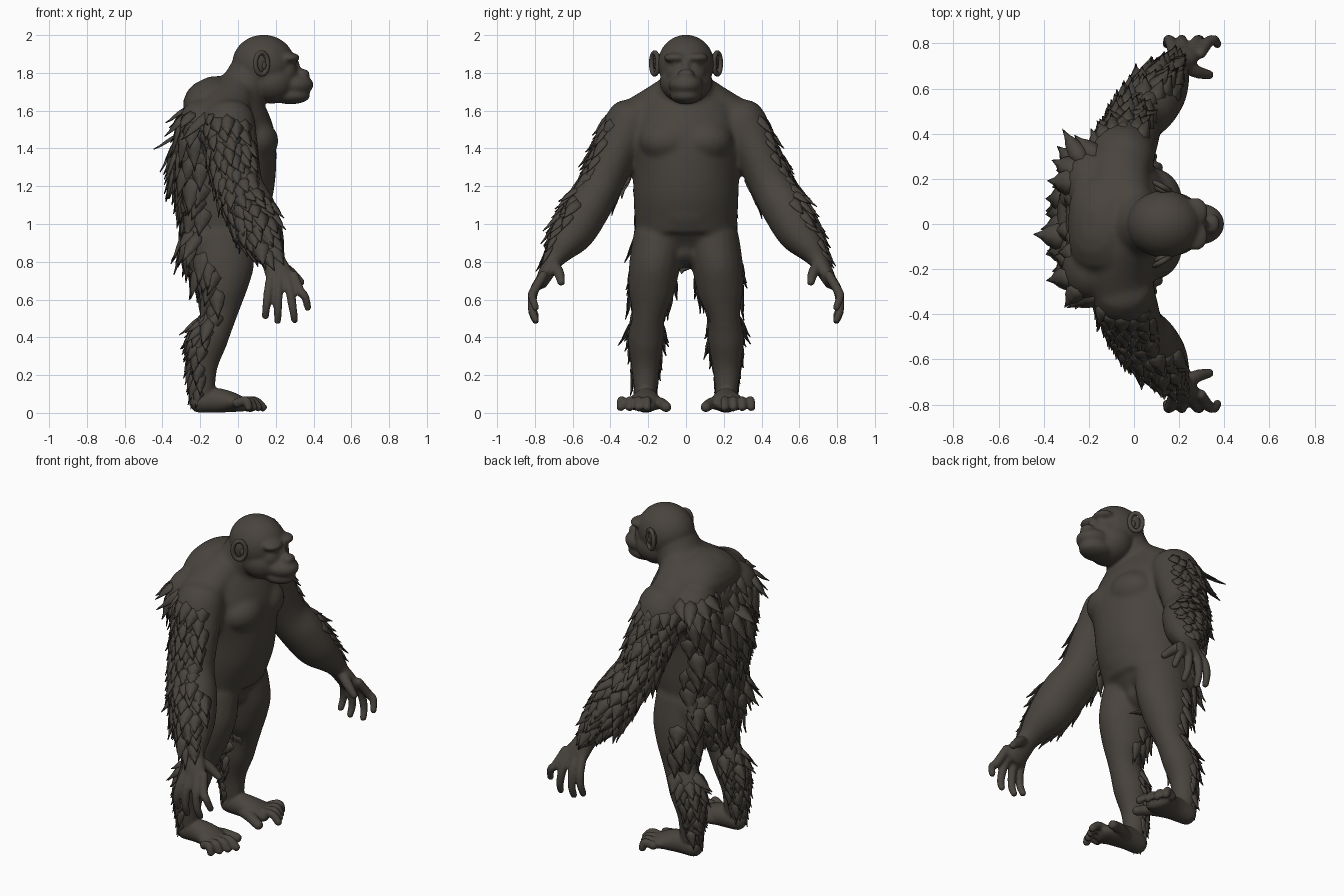
import bpy, bmesh, math, random
from mathutils import Vector, Matrix, Euler

if "Cube" in bpy.data.objects:
    bpy.data.objects.remove(bpy.data.objects["Cube"])
random.seed(4)

fur = bpy.data.materials.new("dark brown fur")
fur.diffuse_color = (0.066, 0.057, 0.047, 1)
fur.use_nodes = True
fur.node_tree.nodes["Principled BSDF"].inputs["Base Color"].default_value = fur.diffuse_color

def finish(name, bm):
    me = bpy.data.meshes.new(name)
    bmesh.ops.recalc_face_normals(bm, faces=bm.faces[:])
    bm.to_mesh(me)
    bm.free()
    me.materials.append(fur)
    for p in me.polygons:
        p.use_smooth = True
    ob = bpy.data.objects.new(name, me)
    bpy.context.collection.objects.link(ob)
    return ob

def fuse(name, bm, voxel, rounds):
    """Merge overlapping closed shapes into one softened skin."""
    ob = finish(name, bm)
    rm = ob.modifiers.new("fuse", 'REMESH')
    rm.mode, rm.voxel_size, rm.use_smooth_shade = 'VOXEL', voxel, True
    sm = ob.modifiers.new("soften", 'SMOOTH')
    sm.factor, sm.iterations = .5, rounds
    me = bpy.data.meshes.new_from_object(ob.evaluated_get(bpy.context.evaluated_depsgraph_get()))
    ob.modifiers.clear()
    ob.data = me
    return ob

def spline(pts, steps=6):
    pts = [tuple(p) for p in pts]
    ext = [pts[0]] + pts + [pts[-1]]
    out = []
    for i in range(1, len(ext) - 2):
        for k in range(steps):
            t = k / steps
            out.append([0.5 * (2*b + (c - a)*t + (2*a - 5*b + 4*c - d)*t*t + (3*b - a - 3*c + d)*t**3)
                        for a, b, c, d in zip(*ext[i - 1:i + 3])])
    return out + [list(pts[-1])]

def tube(bm, pts, s=1, ref=(1, 0, 0), n=20, box=1):
    """Rounded tube; each point is x, y, z, radius along ref, radius across. box < 1 squares off the back."""
    path = spline([(x, y * s, z, a, b) for x, y, z, a, b in pts])
    secs = []
    for i, p in enumerate(path):
        t = (Vector(path[min(i + 1, len(path) - 1)][:3]) - Vector(path[max(i - 1, 0)][:3])).normalized()
        secs.append((Vector(p[:3]), t, p[3], p[4]))
    def caps(sec, sign):
        c, t, a, b = sec
        return [(c + t * sign * min(a, b) * 0.8 * math.sin(w), t, a * math.cos(w), b * math.cos(w))
                for w in (0.5, 0.95, 1.3)]
    secs = caps(secs[0], -1)[::-1] + secs + caps(secs[-1], 1)
    def unit(j):
        c, q = math.cos(j * math.tau / n), math.sin(j * math.tau / n)
        e = box if c < 0 else 1
        return math.copysign(abs(c) ** e, c), math.copysign(abs(q) ** e, q)
    rings = []
    for c, t, a, b in secs:
        u = (Vector(ref) - t * t.dot(Vector(ref))).normalized()
        v = t.cross(u)
        rings.append([bm.verts.new(c + u * a * p + v * b * q) for p, q in map(unit, range(n))])
    for r0, r1 in zip(rings, rings[1:]):
        for j in range(n):
            bm.faces.new((r0[j], r0[(j + 1) % n], r1[(j + 1) % n], r1[j]))
    bm.faces.new(rings[0])
    bm.faces.new(rings[-1][::-1])

def blob(bm, c, r, rot=(0, 0, 0)):
    m = Matrix.Translation(c) @ Euler(rot).to_matrix().to_4x4() @ Matrix.Diagonal((*r, 1))
    bmesh.ops.create_uvsphere(bm, u_segments=24, v_segments=16, radius=1, matrix=m)

# trunk: torso, neck, shoulders, upper limbs
bm = bmesh.new()
tube(bm, [(-.07, 0, .84, .11, .08), (-.085, 0, .89, .17, .20), (-.095, 0, .95, .20, .255),
          (-.085, 0, 1.04, .225, .272), (-.075, 0, 1.16, .26, .278), (-.073, 0, 1.3, .275, .285),
          (-.07, 0, 1.45, .268, .31), (-.09, 0, 1.56, .24, .30), (-.125, 0, 1.62, .205, .27),
          (-.14, 0, 1.65, .16, .22)], n=40, box=.72)
tube(bm, [(-.09, 0, 1.56, .16, .20), (.01, 0, 1.68, .135, .155), (.09, 0, 1.83, .12, .125)], n=28)
blob(bm, (.06, 0, 1.12), (.105, .18, .18))
for s in (1, -1):
    # chest, trapezius, shoulder, shoulder blade, buttock
    blob(bm, (.08, .10 * s, 1.44), (.135, .15, .115))
    tube(bm, [(.0, .04, 1.69, .10, .12), (-.06, .19, 1.62, .13, .095), (-.06, .30, 1.54, .13, .11)], s)
    blob(bm, (-.05, .32 * s, 1.51), (.14, .12, .135))
    blob(bm, (-.20, .19 * s, 1.51), (.12, .15, .15))
    blob(bm, (-.17, .14 * s, .90), (.135, .14, .16))
    # arm down to the wrist
    tube(bm, [(-.05, .29, 1.55, .14, .13), (-.03, .375, 1.38, .14, .12), (.005, .455, 1.20, .13, .115),
              (.062, .525, 1.08, .138, .122), (.113, .595, .96, .128, .115), (.155, .655, .88, .098, .085),
              (.18, .695, .82, .07, .058), (.20, .725, .77, .068, .045)], s)
    # leg down to the heel
    tube(bm, [(-.09, .14, .93, .17, .14), (-.085, .168, .77, .17, .135), (-.085, .185, .63, .125, .12),
              (-.098, .20, .52, .092, .088), (-.158, .212, .39, .105, .096), (-.188, .215, .25, .082, .076),
              (-.185, .215, .13, .066, .062), (-.18, .215, .07, .06, .055)], s)
trunk = fuse("trunk", bm, .013, 9).data

# head: skull, jaw, brow, nose, lips
bm = bmesh.new()
blob(bm, (.135, 0, 1.848), (.167, .150, .154))
blob(bm, (.18, 0, 1.755), (.13, .140, .118))
blob(bm, (.25, 0, 1.80), (.07, .105, .08))
blob(bm, (.293, 0, 1.737), (.108, .092, .060))
blob(bm, (.278, 0, 1.680), (.105, .085, .046))
blob(bm, (.27, 0, 1.77), (.07, .075, .05))
blob(bm, (.345, 0, 1.795), (.036, .045, .026))
blob(bm, (.30, 0, 1.83), (.03, .022, .05))
for s in (1, -1):
    blob(bm, (.268, .05 * s, 1.88), (.06, .07, .028), (0, 0, -.25 * s))
    blob(bm, (.283, .05 * s, 1.843), (.026, .026, .015))
head = fuse("head", bm, .0075, 6).data

# body: trunk and head joined with hands and feet
bm = bmesh.new()
bm.from_mesh(trunk)
bm.from_mesh(head)
for ob in list(bpy.data.objects):
    bpy.data.objects.remove(ob)
for s in (1, -1):
    # palm, fingers and thumb
    tube(bm, [(.18, .695, .82, .06, .048), (.215, .74, .74, .072, .042), (.235, .765, .69, .07, .034)], s)
    for k, (tx, tz) in enumerate([(.145, .51), (.21, .485), (.30, .49), (.37, .555)]):
        kx = .175 + .04 * k
        tube(bm, [(kx, .755, .73, .025, .025), (kx * .55 + tx * .45, .805, .645, .025, .025),
                  (kx * .2 + tx * .8, .815, tz + .06, .022, .022), (tx, .795, tz, .019, .019)], s, (0, 1, 0), 12)
    tube(bm, [(.21, .71, .79, .034, .032), (.275, .675, .745, .029, .029), (.335, .66, .69, .021, .021)],
         s, (0, 1, 0), 12)
    # foot and toes
    tube(bm, [(-.21, .215, .058, .058, .058), (-.12, .212, .066, .068, .066), (-.04, .218, .058, .085, .055),
              (.02, .245, .045, .085, .038)], s, (0, 1, 0))
    for k in range(4):
        y, e = .205 + .04 * k, .155 - .026 * k
        tube(bm, [(-.01, y, .05, .022, .026), (e * .55, y + .006 * k, .066, .022, .023),
                  (e - .02, y + .007 * k, .026, .022, .022)], s, (0, 1, 0), 12)
    tube(bm, [(-.09, .18, .05, .038, .038), (-.01, .135, .05, .032, .032), (.07, .103, .03, .028, .028)],
         s, (0, 1, 0), 12)
skin = fuse("body", bm, .0085, 4).data

# ears: rim, hollow and lobe
for s, side in ((1, "left"), (-1, "right")):
    bm = bmesh.new()
    rim = [(.037 * math.cos(a), 0, .057 * math.sin(a), .012, .013)
           for a in [i * math.tau / 12 for i in range(13)]]
    tube(bm, rim, 1, (0, 1, 0), 10)
    blob(bm, (.008, -.016, 0), (.038, .018, .054))
    blob(bm, (.016, -.004, -.012), (.014, .014, .022))
    bm.transform(Matrix.Translation((.125, .166 * s, 1.85)) @ Matrix.Diagonal((1, s, 1, 1))
                 @ Matrix.Rotation(-.5, 4, 'Z'))
    finish(side + "_ear", bm)

# fur tufts: overlapping pointed leaves scattered by region
def region(p, n):
    """Return flow direction, tuft length and name, or None for bare skin."""
    sg = 1 if p.y > 0 else -1
    ay, ny = p.y * sg, n.y * sg
    on_arm = ay > .33 if p.z > 1.25 else ay > .33 + (1.25 - p.z) * .25
    if on_arm and .86 < p.z < 1.58 and p.x < .2:
        if ny - n.x * (.8 if p.z > 1.15 else .35) > .15:
            return Vector((.15 if p.z > 1.2 else .35, .5 * sg, -.85)), .105, "arm_fur"
    elif not on_arm and .80 < p.z < 1.62 and n.x < -.25 and p.x < -.05:
        return Vector((-.1, 0, -1)), .14, "back_fur"
    elif ay < .34 and .13 < p.z <= .80 and n.x < -.15:
        return Vector((-.1, 0, -1)), .12 if p.z > .5 else .09, "leg_fur"

def tuft(bm, p, n, flow, length):
    d = (flow - n * flow.dot(n)).normalized()
    d = (d + n.cross(d) * random.uniform(-.25, .25)).normalized()
    side = n.cross(d).normalized()
    ln = length * random.uniform(.8, 1.25)
    w = length * random.uniform(.30, .42)
    lift = random.uniform(.08, .27)
    rows = []
    for t, k in ((0, .6), (.3, 1), (.62, .72), (.85, .3)):
        c = p + d * ln * t + n * (lift * ln * t - .007)
        rows.append([bm.verts.new(c + side * w * k * q + n * (.010 * k if q == 0 else -.004)) for q in (-1, 0, 1)])
    tip = bm.verts.new(p + d * ln * 1.12 + n * lift * ln)
    for a, b in zip(rows, rows[1:]):
        for j in (0, 1):
            bm.faces.new((a[j], a[j + 1], b[j + 1], b[j]))
    for j in (0, 1):
        bm.faces.new((rows[-1][j], rows[-1][j + 1], tip))

furs = {k: bmesh.new() for k in ("arm_fur", "back_fur", "leg_fur")}
cells = {}
polys = list(skin.polygons)
random.shuffle(polys)
for f in polys:
    p, n = f.center.copy(), f.normal.copy()
    r = region(p, n)
    if not r:
        continue
    key = tuple(int(math.floor(c / .07)) for c in p)
    near = [q for i in (-1, 0, 1) for j in (-1, 0, 1) for k in (-1, 0, 1)
            for q in cells.get((key[0] + i, key[1] + j, key[2] + k), ())]
    if all((q - p).length > r[1] * .43 for q in near):
        cells.setdefault(key, []).append(p)
        tuft(furs[r[2]], p, n, r[0], r[1])
for name, b in furs.items():
    so = finish(name, b).modifiers.new("thickness", 'SOLIDIFY')
    so.thickness, so.offset = .005, 0
